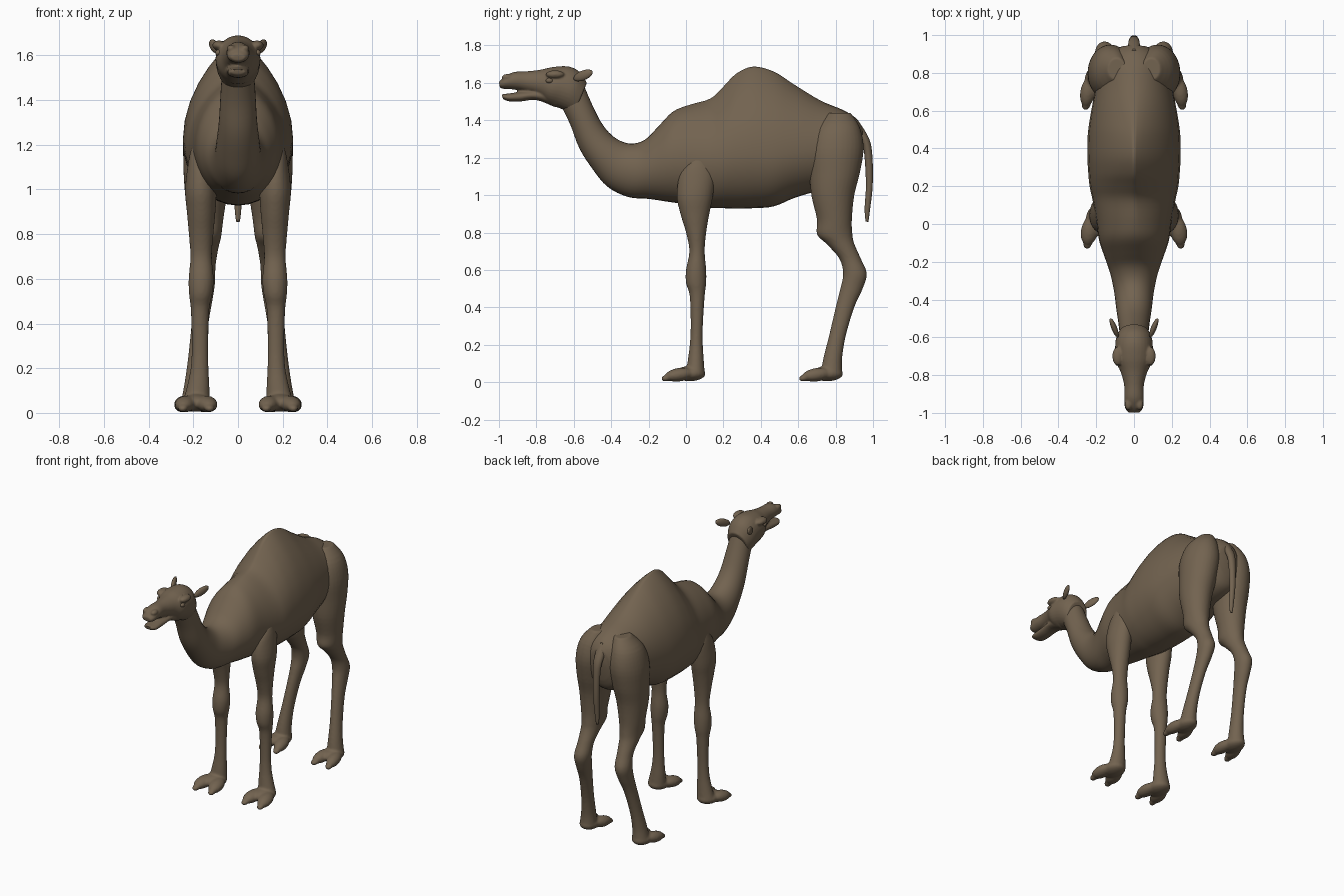
import bpy, bmesh, math
from mathutils import Vector, Matrix

old_cube = bpy.data.objects.get("Cube")
if old_cube:
    bpy.data.objects.remove(old_cube, do_unlink=True)

COLOUR = (.17, .125, .08, 1)
coat = bpy.data.materials.new("brown_coat")
coat.diffuse_color = COLOUR
coat.use_nodes = True
shader = next(n for n in coat.node_tree.nodes if n.type == 'BSDF_PRINCIPLED')
shader.inputs["Base Color"].default_value = COLOUR
shader.inputs["Roughness"].default_value = .8


def smooth_rows(rows, steps=4):
    """Catmull-Rom interpolation between cross-section rows."""
    result = []
    last = len(rows) - 1
    for i in range(last):
        before, start = rows[max(i - 1, 0)], rows[i]
        end, after = rows[i + 1], rows[min(i + 2, last)]
        for k in range(steps):
            t = k / steps
            result.append([
                b + .5 * t * (c - a + t * (2*a - 5*b + 4*c - d + t * (3*(b - c) + d - a)))
                for a, b, c, d in zip(before, start, end, after)])
    return result + [list(rows[last])]


def loft(bm, rows, pinch=lambda y: 1, sides=32):
    """Rows hold: upper y, z, lower y, z, half width, widest level, centre x."""
    rings = []
    for ay, az, by, bz, width, level, cx in smooth_rows(rows):
        upper, lower = Vector((cx, ay, az)), Vector((cx, by, bz))
        middle = lower.lerp(upper, level)
        ring = []
        for k in range(sides):
            angle = math.tau * k / sides
            rise, run = math.sin(angle), math.cos(angle)
            power = pinch(ay) if rise > 0 else 1
            point = middle.lerp(upper if rise > 0 else lower, abs(rise))
            point.x += width * math.copysign(abs(run) ** power, run)
            ring.append(bm.verts.new(point))
        rings.append(ring)
    for first, second in zip(rings, rings[1:]):
        for k in range(sides):
            n = (k + 1) % sides
            bm.faces.new((first[k], first[n], second[n], second[k]))
    bm.faces.new(rings[0])
    bm.faces.new(rings[-1])


def blob(bm, centre, radii, aim=(0, 1, 0)):
    """Ellipsoid whose long y axis points along aim."""
    turn = Vector(aim).to_track_quat('Y', 'Z').to_matrix().to_4x4()
    place = Matrix.Translation(centre) @ turn @ Matrix.Diagonal((*radii, 1))
    bmesh.ops.create_uvsphere(bm, u_segments=20, v_segments=12, radius=1, matrix=place)


def finish(bm, name, voxel=0):
    """Turn the mesh into a smooth object, fusing overlapping forms if asked."""
    bmesh.ops.recalc_face_normals(bm, faces=bm.faces)
    for face in bm.faces:
        face.smooth = True
    mesh = bpy.data.meshes.new(name)
    bm.to_mesh(mesh)
    bm.free()
    mesh.materials.append(coat)
    obj = bpy.data.objects.new(name, mesh)
    bpy.context.collection.objects.link(obj)
    if voxel:
        fuse = obj.modifiers.new("fuse", 'REMESH')
        fuse.mode = 'VOXEL'
        fuse.voxel_size = voxel
        fuse.use_smooth_shade = True
        soften = obj.modifiers.new("soften", 'SMOOTH')
        soften.factor = .5
        soften.iterations = 3
    return obj


# Torso and neck, from the throat back to the rump
torso = [
    (-.56, 1.62, -.67, 1.48, .07, .5),
    (-.50, 1.48, -.62, 1.38, .078, .5),
    (-.445, 1.376, -.57, 1.25, .085, .5),
    (-.38, 1.307, -.5, 1.14, .095, .5),
    (-.3, 1.275, -.42, 1.045, .105, .5),
    (-.22, 1.296, -.31, .99, .125, .5),
    (-.15, 1.365, -.2, .98, .155, .48),
    (-.07, 1.446, -.1, .965, .185, .46),
    (.02, 1.483, .02, .948, .2, .45),
    (.13, 1.516, .13, .932, .22, .44),
    (.2, 1.58, .2, .93, .235, .41),
    (.27, 1.65, .27, .928, .242, .39),
    (.36, 1.687, .36, .93, .247, .38),
    (.47, 1.66, .47, .94, .245, .38),
    (.58, 1.59, .58, .985, .23, .4),
    (.72, 1.505, .7, 1.02, .205, .45),
    (.84, 1.455, .82, 1.04, .18, .5),
    (.91, 1.41, .9, 1.08, .13, .5),
    (.945, 1.36, .93, 1.15, .07, .5),
]
bm = bmesh.new()
loft(bm, [(*row, 0) for row in torso],
     pinch=lambda y: 1 + .85 * math.exp(-((y - .34) / .3) ** 2))
finish(bm, "torso_and_neck")

# Head: skull, lower jaw, cheeks, brows and nostrils fused together
skull = [
    (-.53, 1.6, -.6, 1.43, .075),
    (-.57, 1.66, -.64, 1.45, .095),
    (-.63, 1.688, -.69, 1.47, .1),
    (-.71, 1.685, -.74, 1.49, .097),
    (-.78, 1.67, -.79, 1.53, .07),
    (-.85, 1.662, -.86, 1.555, .052),
    (-.92, 1.658, -.92, 1.565, .052),
    (-.97, 1.635, -.975, 1.568, .048),
    (-1, 1.605, -.995, 1.575, .03),
]
jaw = [
    (-.68, 1.56, -.7, 1.47, .065),
    (-.8, 1.56, -.8, 1.508, .052),
    (-.88, 1.553, -.89, 1.5, .048),
    (-.95, 1.543, -.95, 1.502, .046),
    (-.985, 1.54, -.98, 1.515, .03),
]
bm = bmesh.new()
for profile in (skull, jaw):
    loft(bm, [(*row, .5, 0) for row in profile])
for side in (1, -1):
    blob(bm, (side * .085, -.7, 1.645), (.03, .05, .022))
    blob(bm, (side * .03, -.955, 1.63), (.02, .03, .018))
finish(bm, "head", voxel=.006)

# Tail
tail = [
    (.9, 1.33, .92, 1.4, .035),
    (.94, 1.28, .98, 1.3, .03),
    (.955, 1.2, .997, 1.2, .024),
    (.962, 1.05, .998, 1.05, .02),
    (.955, .93, .985, .93, .016),
    (.96, .86, .975, .855, .009),
]
bm = bmesh.new()
loft(bm, [(*row, .5, 0) for row in tail])
finish(bm, "tail")

# Leg rows hold: height, front y, back y, centre x, half width
front_leg = [
    (1.2, .03, .12, .165, .04),
    (1.12, -.03, .155, .168, .055),
    (1, -.05, .145, .167, .07),
    (.9, -.03, .125, .165, .064),
    (.8, 0, .108, .165, .055),
    (.7, .018, .1, .165, .048),
    (.6, 0, .108, .165, .056),
    (.53, 0, .108, .167, .052),
    (.46, .02, .1, .17, .041),
    (.3, .025, .09, .17, .037),
    (.2, .02, .09, .172, .04),
    (.12, .01, .095, .178, .05),
    (.05, 0, .1, .187, .06),
]
hind_leg = [
    (1.44, .76, .88, .09, .05),
    (1.36, .69, .93, .115, .095),
    (1.25, .655, .95, .125, .117),
    (1.12, .66, .93, .135, .11),
    (1, .67, .9, .142, .097),
    (.87, .7, .887, .145, .08),
    (.79, .7, .89, .145, .07),
    (.74, .75, .9, .147, .06),
    (.66, .82, .935, .15, .05),
    (.58, .84, .967, .155, .052),
    (.5, .825, .945, .16, .045),
    (.4, .8, .9, .17, .038),
    (.25, .765, .855, .185, .038),
    (.13, .735, .835, .195, .045),
    (.05, .72, .835, .2, .055),
]


def leg(name, rows, side, foot_x, foot_y, size):
    bm = bmesh.new()
    loft(bm, [(yf, z, yb, z, w, .5, side * x) for z, yf, yb, x, w in rows])
    # Two-toed padded foot with a nail on each toe
    blob(bm, (side * foot_x, foot_y + .02, .045), (.07 * size, .085, .04))
    for toe in (1, -1):
        x = side * foot_x + toe * .048 * size
        blob(bm, (x, foot_y - .035, .04), (.046 * size, .08, .036), (-toe * .2, 1, .15))
        blob(bm, (x + toe * .01, foot_y - .1, .024), (.024, .034, .018), (-toe * .2, 1, .3))
    finish(bm, name, voxel=.008)


for label, side in (("left", 1), ("right", -1)):
    leg(label + "_front_leg", front_leg, side, .187, 0, 1)
    leg(label + "_hind_leg", hind_leg, side, .2, .735, .9)
    # Ears and eyes
    bm = bmesh.new()
    blob(bm, (side * .105, -.55, 1.64), (.015, .058, .026), (side * .4, 1, .4))
    finish(bm, label + "_ear")
    bm = bmesh.new()
    blob(bm, (side * .088, -.73, 1.612), (.014, .02, .014))
    finish(bm, label + "_eye")
